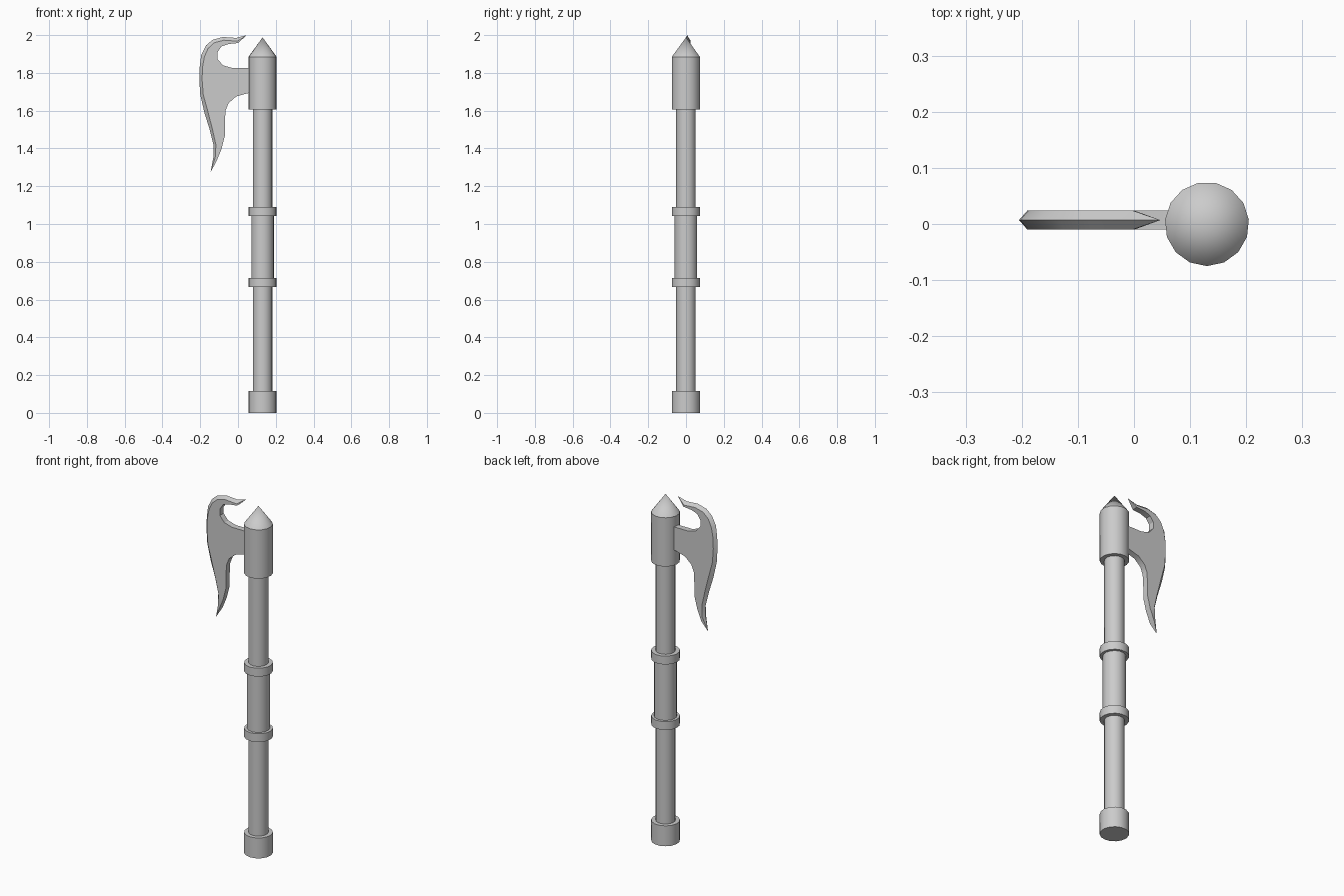
import bpy
import bmesh
from math import radians, sin, cos, tau

SIDES = 15
AXIS_X = 0.13
BLADE_Y = 0.007
HALF_THICKNESS = 0.017

default_cube = bpy.data.objects.get("Cube")
if default_cube:
    bpy.data.objects.remove(default_cube, do_unlink=True)

grey = bpy.data.materials.new("plain grey")
grey.use_nodes = True
grey.diffuse_color = (0.6, 0.6, 0.6, 1)
grey.node_tree.nodes["Principled BSDF"].inputs["Base Color"].default_value = grey.diffuse_color


def finish(name, bm):
    """Turn a bmesh into a named object with sharp creases."""
    bmesh.ops.recalc_face_normals(bm, faces=bm.faces[:])
    mesh = bpy.data.meshes.new(name)
    bm.to_mesh(mesh)
    bm.free()
    mesh.materials.append(grey)
    mesh.shade_smooth()
    mesh.set_sharp_from_angle(angle=radians(30))
    bpy.context.collection.objects.link(bpy.data.objects.new(name, mesh))


def lathe(name, profile):
    """Closed turned part on the shaft axis from (radius, height) pairs."""
    bm = bmesh.new()
    rings = []
    for radius, z in profile:
        if radius == 0:
            rings.append([bm.verts.new((AXIS_X, 0, z))] * SIDES)
            continue
        angles = [tau * (i / SIDES - 0.25) for i in range(SIDES)]
        rings.append([bm.verts.new((AXIS_X + radius * cos(a), radius * sin(a), z)) for a in angles])
    for low, high in zip(rings, rings[1:]):
        for i in range(SIDES):
            j = (i + 1) % SIDES
            corners = [low[i], low[j], high[j], high[i]]
            bm.faces.new(list(dict.fromkeys(corners)))
    for ring in (rings[0], rings[-1]):
        if len(set(ring)) > 1:
            bm.faces.new(ring)
    finish(name, bm)


# Turned handle parts
lathe("shaft", [(0.052, 0.05), (0.052, 1.65)])
lathe("pommel", [(0.075, 0), (0.075, 0.117)])
lathe("grip", [(0.06, 0.69), (0.06, 1.07)])
lathe("lower_ring", [(0.075, 0.667), (0.075, 0.715)])
lathe("upper_ring", [(0.075, 1.043), (0.075, 1.091)])
lathe("head_socket_and_spike", [(0.075, 1.605), (0.075, 1.885), (0, 1.988)])

# Blade outlines as (x, z): cutting edge, start of its bevel, and the back
top_tip, low_tip = (0.047, 2.0), (-0.145, 1.275)
edge_line = [(-.01, 1.985), (-.08, 1.99), (-.135, 1.975), (-.17, 1.945),
             (-.195, 1.895), (-.203, 1.83), (-.205, 1.765), (-.2, 1.685),
             (-.178, 1.59), (-.15, 1.5), (-.13, 1.42), (-.13, 1.355)]
bevel_line = [(-.003, 1.968), (-.075, 1.973), (-.125, 1.96), (-.158, 1.93),
              (-.178, 1.885), (-.188, 1.83), (-.19, 1.765), (-.184, 1.685),
              (-.158, 1.59), (-.135, 1.5), (-.117, 1.42), (-.12, 1.355)]
back_line = [(-.115, 1.33), (-.088, 1.395), (-.07, 1.465), (-.07, 1.53),
             (-.066, 1.6), (-.05, 1.64), (-.01, 1.675), (.08, 1.7),
             (.08, 1.826), (-.03, 1.826), (-.08, 1.84), (-.108, 1.873),
             (-.108, 1.91), (-.088, 1.94), (-.05, 1.953), (0, 1.958)]


def build_blade():
    bm = bmesh.new()

    def place(points, offset):
        return [bm.verts.new((x, BLADE_Y + offset, z)) for x, z in points]

    edge = place([top_tip] + edge_line + [low_tip], 0)
    top, low = edge[0], edge[-1]
    backs = []
    for offset in (-HALF_THICKNESS, HALF_THICKNESS):
        bevel = place(bevel_line, offset)
        back = place(back_line, offset)
        backs.append(back)
        bm.faces.new(bevel + back)
        # Bevel strip, closing to a point at each tip
        bm.faces.new((top, edge[1], bevel[0]))
        bm.faces.new((low, bevel[-1], edge[-2]))
        for i in range(len(bevel) - 1):
            bm.faces.new((edge[i + 1], edge[i + 2], bevel[i + 1], bevel[i]))
        bm.faces.new((low, back[0], bevel[-1]))
        bm.faces.new((top, bevel[0], back[-1]))
    # Wall along the back of the blade
    front, rear = backs
    for i in range(len(front) - 1):
        bm.faces.new((front[i], front[i + 1], rear[i + 1], rear[i]))
    bm.faces.new((low, front[0], rear[0]))
    bm.faces.new((top, rear[-1], front[-1]))
    finish("axe_blade", bm)


build_blade()
